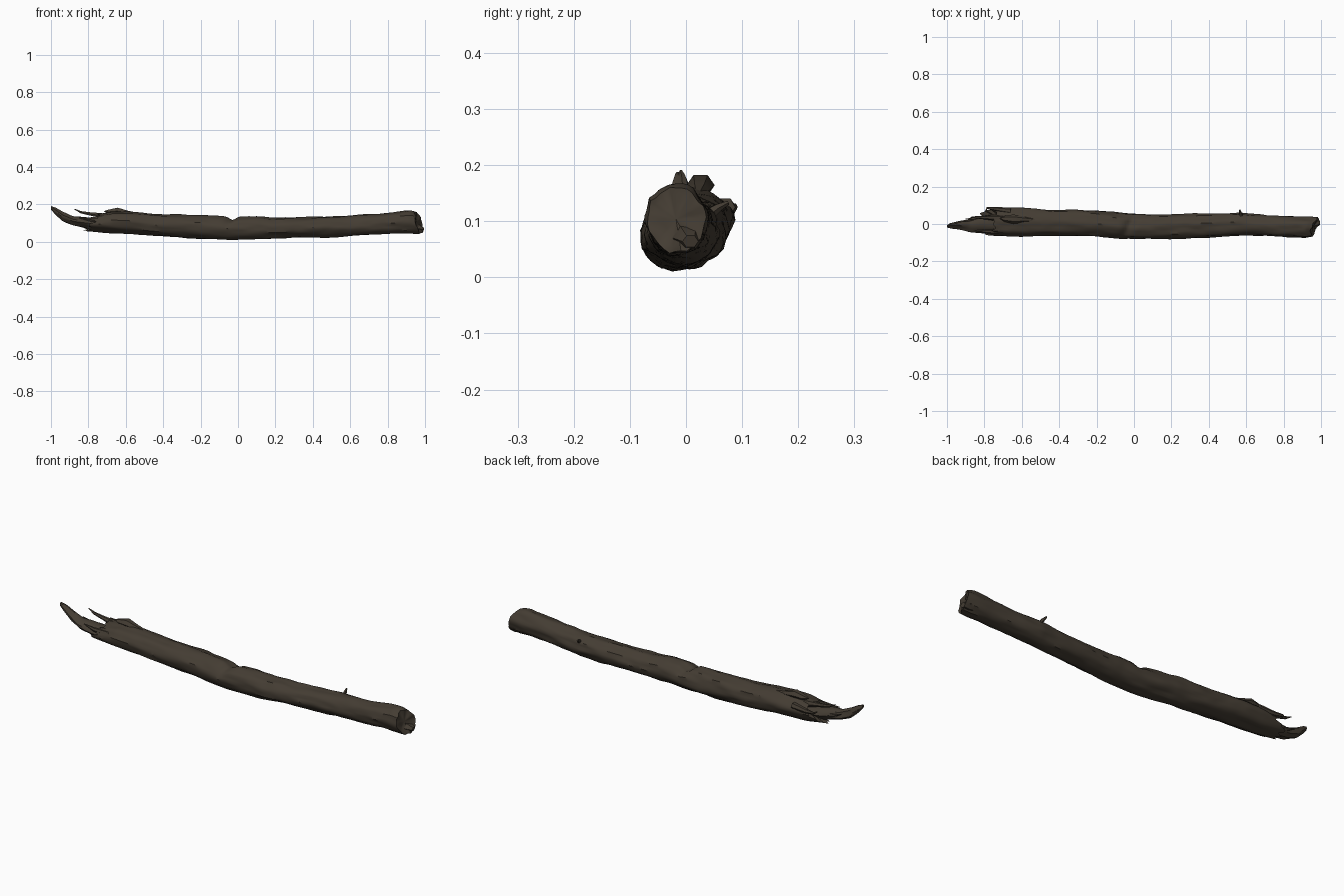
import bpy, bmesh, math
from mathutils import Vector, noise

if "Cube" in bpy.data.objects:
    bpy.data.objects.remove(bpy.data.objects["Cube"])

bark = bpy.data.materials.new("dark_bark")
bark.diffuse_color = (0.058, 0.046, 0.033, 1)
bark.use_nodes = True
bark.node_tree.nodes["Principled BSDF"].inputs["Base Color"].default_value = bark.diffuse_color


def sample(stations, x):
    """Interpolate (x, z low, z high, y front, y back) sections."""
    for a, b in zip(stations, stations[1:]):
        if x <= b[0]:
            t = max(0, (x - a[0]) / (b[0] - a[0]))
            return [p + (q - p) * t for p, q in zip(a[1:], b[1:])]
    return stations[-1][1:]


def loft(name, stations, rings, sides, rough, warp, caps):
    """Skin elliptical sections along x; caps give end-centre offsets along x."""
    bm = bmesh.new()
    x0, x1 = stations[0][0], stations[-1][0]
    loops = []
    for i in range(rings + 1):
        x = x0 + (x1 - x0) * i / rings
        zl, zh, yl, yh = sample(stations, x)
        ring = []
        for j in range(sides):
            a = math.tau * j / sides
            cy, cz = math.cos(a), math.sin(a)
            # stretched noise gives long bark ridges
            n = noise.noise(Vector((x * 5, cy * 2.2, cz * 2.2))) * rough
            n += noise.noise(Vector((x * 14 + 9, cy * 5, cz * 5))) * rough * 0.4
            p = Vector((x, (yl + yh) / 2 + cy * ((yh - yl) / 2 + n),
                        (zl + zh) / 2 + cz * ((zh - zl) / 2 + n)))
            ring.append(bm.verts.new(warp(p, cy, cz)))
        loops.append(ring)
    for r, s in zip(loops, loops[1:]):
        for j in range(sides):
            k = (j + 1) % sides
            bm.faces.new((r[j], r[k], s[k], s[j]))
    # uneven broken ends
    for ring, off in ((loops[0], caps[0]), (loops[-1], caps[1])):
        mid = sum((v.co for v in ring), Vector()) / sides
        prev = ring
        for f in (0.8, 0.45):
            cur = []
            for v in ring:
                p = mid + (v.co - mid) * f
                p.x += off * (1 - f) + noise.noise(p * 30) * rough
                cur.append(bm.verts.new(p))
            for j in range(sides):
                k = (j + 1) % sides
                bm.faces.new((prev[j], prev[k], cur[k], cur[j]))
            prev = cur
        tip = bm.verts.new(mid + Vector((off * 0.7, 0, 0)))
        for j in range(sides):
            bm.faces.new((prev[j], prev[(j + 1) % sides], tip))
    finish(name, bm)


def finish(name, bm):
    bmesh.ops.recalc_face_normals(bm, faces=bm.faces)
    me = bpy.data.meshes.new(name)
    bm.to_mesh(me)
    bm.free()
    me.materials.append(bark)
    ob = bpy.data.objects.new(name, me)
    bpy.context.collection.objects.link(ob)
    bpy.ops.object.select_all(action='DESELECT')
    ob.select_set(True)
    bpy.context.view_layer.objects.active = ob
    bpy.ops.object.shade_smooth_by_angle(angle=math.radians(40))


def splinter(name, points, flat=1.0):
    """Tapered sliver through (x, y, z, radius) points, thinned in y by flat."""
    bm = bmesh.new()
    rings = []
    for i, p in enumerate(points):
        c = Vector(p[:3])
        d = Vector(points[min(i + 1, len(points) - 1)][:3]) - Vector(points[max(i - 1, 0)][:3])
        q = d.to_track_quat('Z', 'Y')
        ring = []
        for j in range(6):
            a = math.tau * j / 6
            o = q @ Vector((math.cos(a), math.sin(a), 0)) * p[3]
            o.y *= flat
            ring.append(bm.verts.new(c + o))
        rings.append(ring)
    for r, s in zip(rings, rings[1:]):
        for j in range(6):
            k = (j + 1) % 6
            bm.faces.new((r[j], r[k], s[k], s[j]))
    bm.faces.new(rings[0])
    bm.faces.new(rings[-1])
    finish(name, bm)


def trunk_warp(p, cy, cz):
    x = p.x
    if cz > 0:  # notch across the top
        p.z -= 0.02 * cz * math.exp(-((x + 0.025 - 0.03 * cy) / 0.025) ** 2)
    if x < -0.58:  # ragged break, longer underneath
        w = (-0.58 - x) / 0.16
        jag = 0.035 - 0.05 * cz + 0.07 * noise.noise(Vector((cy * 3.5, cz * 3.5, 4)))
        p.x -= w * jag
    if x > 0.85:  # slanted cut, longer at the lower back
        w = (x - 0.85) / 0.11
        p.x += w * (0.017 * cy - 0.012 * cz + 0.012 * noise.noise(Vector((cy * 2, cz * 2, 7))))
        p.z -= 0.012 * w * max(0, -cz)
    return p


# main log
loft("log_trunk", [
    (-0.74, 0.062, 0.150, -0.058, 0.080),
    (-0.66, 0.050, 0.160, -0.066, 0.085),
    (-0.58, 0.043, 0.158, -0.066, 0.084),
    (-0.40, 0.028, 0.145, -0.062, 0.077),
    (-0.20, 0.015, 0.140, -0.066, 0.070),
    (-0.05, 0.011, 0.132, -0.076, 0.056),
    (0.10, 0.013, 0.138, -0.084, 0.050),
    (0.20, 0.016, 0.128, -0.081, 0.050),
    (0.40, 0.024, 0.129, -0.071, 0.055),
    (0.57, 0.030, 0.138, -0.061, 0.060),
    (0.70, 0.034, 0.145, -0.064, 0.047),
    (0.85, 0.043, 0.160, -0.071, 0.039),
    (0.93, 0.050, 0.167, -0.074, 0.036),
    (0.965, 0.056, 0.158, -0.070, 0.033),
], 130, 32, 0.008, trunk_warp, (0.09, -0.012))

# long torn strip past the break
loft("torn_tongue", [
    (-1.00, 0.174, 0.190, -0.018, -0.004),
    (-0.975, 0.142, 0.180, -0.022, 0.006),
    (-0.94, 0.108, 0.158, -0.026, 0.014),
    (-0.88, 0.086, 0.132, -0.042, 0.022),
    (-0.80, 0.070, 0.128, -0.048, 0.042),
    (-0.64, 0.056, 0.125, -0.050, 0.060),
], 34, 16, 0.009, lambda p, cy, cz: p, (0.004, 0.0))

# slivers around the break
splinter("upper_splinter", [(-0.70, 0.03, 0.135, 0.018), (-0.79, 0.034, 0.149, 0.010),
                            (-0.84, 0.036, 0.158, 0.007), (-0.875, 0.036, 0.175, 0.002)])
splinter("back_splinter", [(-0.66, 0.070, 0.125, 0.018), (-0.74, 0.080, 0.122, 0.011),
                           (-0.785, 0.086, 0.126, 0.006), (-0.795, 0.068, 0.128, 0.002)])
splinter("prong_splinter", [(-0.80, 0.02, 0.10, 0.014), (-0.86, 0.028, 0.112, 0.008),
                            (-0.90, 0.026, 0.128, 0.002)])
splinter("front_splinter", [(-0.70, -0.042, 0.115, 0.018), (-0.79, -0.040, 0.118, 0.010),
                            (-0.85, -0.034, 0.128, 0.002)])
splinter("tip_splinter", [(-0.92, -0.01, 0.125, 0.014), (-0.96, -0.004, 0.150, 0.008),
                          (-0.985, 0.004, 0.166, 0.002)])
# raised bark flake and twig stub
splinter("bark_flake", [(-0.50, 0.02, 0.144, 0.004), (-0.59, 0.024, 0.154, 0.014),
                        (-0.645, 0.026, 0.164, 0.021), (-0.69, 0.028, 0.160, 0.014),
                        (-0.715, 0.03, 0.162, 0.003)], 1.2)
splinter("twig_stub", [(0.575, 0.035, 0.108, 0.013), (0.570, 0.057, 0.124, 0.008),
                       (0.565, 0.075, 0.133, 0.004)])
# lower lip on the cut end
splinter("end_lip", [(0.92, 0.0, 0.078, 0.024), (0.965, 0.004, 0.070, 0.023),
                     (0.992, 0.008, 0.064, 0.012)], 1.2)
